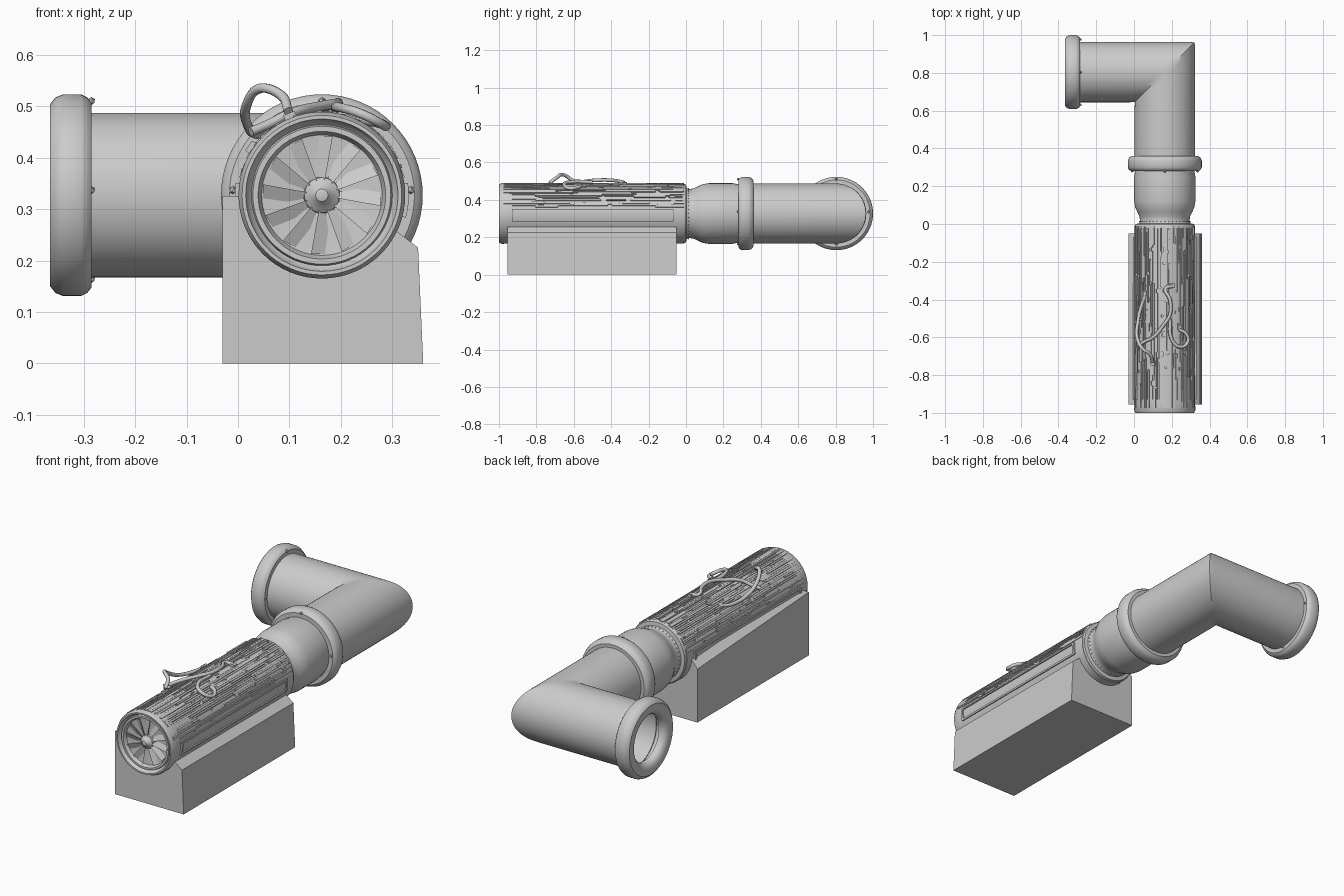
import bpy, bmesh, math, random
from mathutils import Vector, Matrix

if "Cube" in bpy.data.objects:
    bpy.data.objects.remove(bpy.data.objects["Cube"])

random.seed(4)
CX, CZ, CY = 0.163, 0.327, 0.804      # tube axis, and y of the side branch


def finish(name, bm, angle=35):
    bmesh.ops.remove_doubles(bm, verts=bm.verts, dist=1e-5)
    bmesh.ops.recalc_face_normals(bm, faces=bm.faces)
    me = bpy.data.meshes.new(name)
    bm.to_mesh(me)
    bm.free()
    ob = bpy.data.objects.new(name, me)
    bpy.context.collection.objects.link(ob)
    bpy.ops.object.select_all(action='DESELECT')
    ob.select_set(True)
    bpy.context.view_layer.objects.active = ob
    bpy.ops.object.shade_smooth_by_angle(angle=math.radians(angle))
    return ob


def skin(bm, rings, cap=False):
    loops = [[bm.verts.new(p) for p in r] for r in rings]
    n = len(loops[0])
    for a, b in zip(loops, loops[1:]):
        for i in range(n):
            j = (i + 1) % n
            bm.faces.new((a[i], a[j], b[j], b[i]))
    if cap:
        bm.faces.new(loops[0])
        bm.faces.new(loops[-1])


def circle(r, n=64):
    return [(r * math.cos(2 * math.pi * i / n), r * math.sin(2 * math.pi * i / n)) for i in range(n)]


def along_y(profile):
    return [[(CX + u, y, CZ + v) for u, v in circle(r)] for y, r in profile]


def along_x(profile):
    return [[(x, CY + u, CZ + v) for u, v in circle(r)] for x, r in profile]


def lathe(name, rings, cap=False):
    bm = bmesh.new()
    skin(bm, rings, cap)
    return finish(name, bm)


def sector(bm, a0, a1, r0, r1, y0, y1, n=1):
    # curved bar hugging the main tube
    def ring(a):
        c, s = math.cos(a), math.sin(a)
        return [(CX + r * c, y, CZ + r * s) for r, y in ((r0, y0), (r1, y0), (r1, y1), (r0, y1))]
    skin(bm, [ring(math.radians(a0 + (a1 - a0) * i / n)) for i in range(n + 1)], True)


# main drum core and smooth lower shell
lathe("drum_core", along_y([(-0.985, 0.154), (-0.015, 0.154)]))
bm = bmesh.new()
sector(bm, 168, 372, 0.14, 0.161, -0.97, -0.01, 44)
finish("lower_shell", bm)

# broken ridges over the top half
bm = bmesh.new()
slots = 46
for i in range(slots):
    a = 12 + 156 * i / slots
    y = -0.975
    while y < -0.03:
        e = min(y + random.uniform(0.1, 0.38), -0.012)
        sector(bm, a, a + random.uniform(2.4, 3.4), 0.15, random.uniform(0.157, 0.165), y, e)
        y = e + random.uniform(0.0, 0.03)
finish("ridged_cover", bm)

# framed side panels
bm = bmesh.new()
for mid in (0, 180):
    s = 1 if mid == 0 else -1
    lo, hi = mid - 15 * s, mid + 8 * s
    sector(bm, lo, hi, 0.155, 0.163, -0.93, -0.07, 6)
    for p, q in ((lo, lo + 3 * s), (hi - 3 * s, hi)):
        sector(bm, p, q, 0.155, 0.169, -0.93, -0.07, 1)
    for y in (-0.93, -0.08):
        sector(bm, lo, hi, 0.155, 0.169, y, y + 0.012, 6)
finish("side_panels", bm)

# front rim with recessed fan
lathe("front_rim", along_y([(-0.93, 0.160), (-0.985, 0.162), (-1, 0.155), (-1, 0.148), (-0.985, 0.144),
                            (-0.978, 0.137), (-0.988, 0.134), (-0.988, 0.124), (-0.97, 0.117), (-0.958, 0.0)]))
lathe("fan_hub", along_y([(-0.955, 0.036), (-0.974, 0.034), (-0.982, 0.022), (-0.995, 0.012), (-0.998, 0.0)]))
bm = bmesh.new()
for i in range(12):
    rot = Matrix.Translation((CX, -0.968, CZ)) @ Matrix.Rotation(2 * math.pi * i / 12, 4, 'Y')
    ring = []
    for r, w in ((0.03, 0.006), (0.114, 0.021)):
        ring.append([rot @ Vector((r, y, z)) for y, z in
                     ((-0.010, -w), (-0.005, -w), (0.008, w), (0.003, w))])
    skin(bm, ring, True)
finish("fan_blades", bm)

# neck, closing shoulder and front pipe
lathe("neck", along_y([(-0.02, 0.161), (0.0, 0.155), (0.003, 0.136), (0.02, 0.131), (0.04, 0.134),
                       (0.065, 0.146), (0.09, 0.157), (0.12, 0.162), (0.25, 0.162), (0.27, 0.158), (0.3, 0.158)]))

# mitred elbow pipe
R = circle(0.160)
lathe("elbow_pipe", [[(CX + u, 0.29, CZ + v) for u, v in R],
                     [(CX + u, CY + u - 0.03, CZ + v) for u, v in R],
                     [(CX + u * 0.985, CY + u * 0.985, CZ + v) for u, v in R],
                     [(CX + u - 0.03, CY + u, CZ + v) for u, v in R],
                     [(-0.335, CY + u, CZ + v) for u, v in R]])

# pipe collars: offset from the bolt face, radius
COLLAR = [(0.0, 0.155), (0.0, 0.180), (0.008, 0.190), (0.02, 0.196), (0.055, 0.196),
          (0.07, 0.190), (0.08, 0.177)]
lathe("joint_collar", along_y([(0.28 + t, r) for t, r in COLLAR + [(0.08, 0.155)]]))
LIP = [(0.08, 0.150), (0.074, 0.132), (0.06, 0.120), (0.04, 0.118), (0.02, 0.155)]
lathe("outlet_collar", along_x([(-0.285 - t, r) for t, r in COLLAR + LIP]))

# collar bolts and neck rivets
bm = bmesh.new()


def stud(p, r):
    bmesh.ops.create_icosphere(bm, subdivisions=1, radius=r, matrix=Matrix.Translation(p))


for u, v in circle(0.173, 4):
    stud((CX + u, 0.28, CZ + 0.01 + v), 0.008)
    stud((-0.285, CY + u, CZ + 0.01 + v), 0.008)
for u, v in circle(0.135, 40):
    stud((CX + u, 0.014, CZ + v), 0.003)
finish("bolts", bm)

# cradle base, lower on the right, with the rear left corner sloped
bm = bmesh.new()
front = [(-0.03, 0), (-0.03, 0.325), (0.01, 0.325), (0.16, 0.24), (0.31, 0.256), (0.35, 0.225), (0.36, 0)]
back = [(-0.03, 0), (-0.03, 0.275), (0.01, 0.325), (0.16, 0.24), (0.31, 0.256), (0.35, 0.225), (0.36, 0)]
skin(bm, [[(x, -0.955, z) for x, z in front], [(x, -0.05, z) for x, z in back]], True)
finish("cradle_base", bm)


# loose cables on top
def cable(name, pts):
    cu = bpy.data.curves.new(name, 'CURVE')
    cu.dimensions = '3D'
    cu.bevel_depth, cu.bevel_resolution, cu.resolution_u = 0.0095, 2, 6
    cu.use_fill_caps = True
    sp = cu.splines.new('BEZIER')
    sp.bezier_points.add(len(pts) - 1)
    for b, p in zip(sp.bezier_points, pts):
        b.co = p
        b.handle_left_type = b.handle_right_type = 'AUTO'
    bpy.context.collection.objects.link(bpy.data.objects.new(name, cu))


cable("left_cable", [(0.06, -0.38, 0.45), (0.04, -0.43, 0.445), (0.02, -0.52, 0.46), (0.016, -0.6, 0.50),
                     (0.045, -0.66, 0.535), (0.085, -0.69, 0.52), (0.098, -0.73, 0.49)])
cable("middle_cable", [(0.025, -0.64, 0.45), (0.06, -0.62, 0.465), (0.10, -0.60, 0.485), (0.16, -0.53, 0.50),
                       (0.19, -0.48, 0.505), (0.19, -0.40, 0.505), (0.168, -0.34, 0.495), (0.205, -0.33, 0.49)])
cable("right_cable", [(0.24, -0.56, 0.475), (0.275, -0.58, 0.467), (0.285, -0.625, 0.462), (0.24, -0.65, 0.485),
                      (0.20, -0.61, 0.497), (0.19, -0.5, 0.495)])
# cable clamps
bm = bmesh.new()
for a, y in ((112, -0.75), (128, -0.38), (76, -0.34), (62, -0.56), (146, -0.58)):
    sector(bm, a - 4, a + 4, 0.15, 0.172, y, y + 0.025, 2)
finish("cable_clamps", bm)
